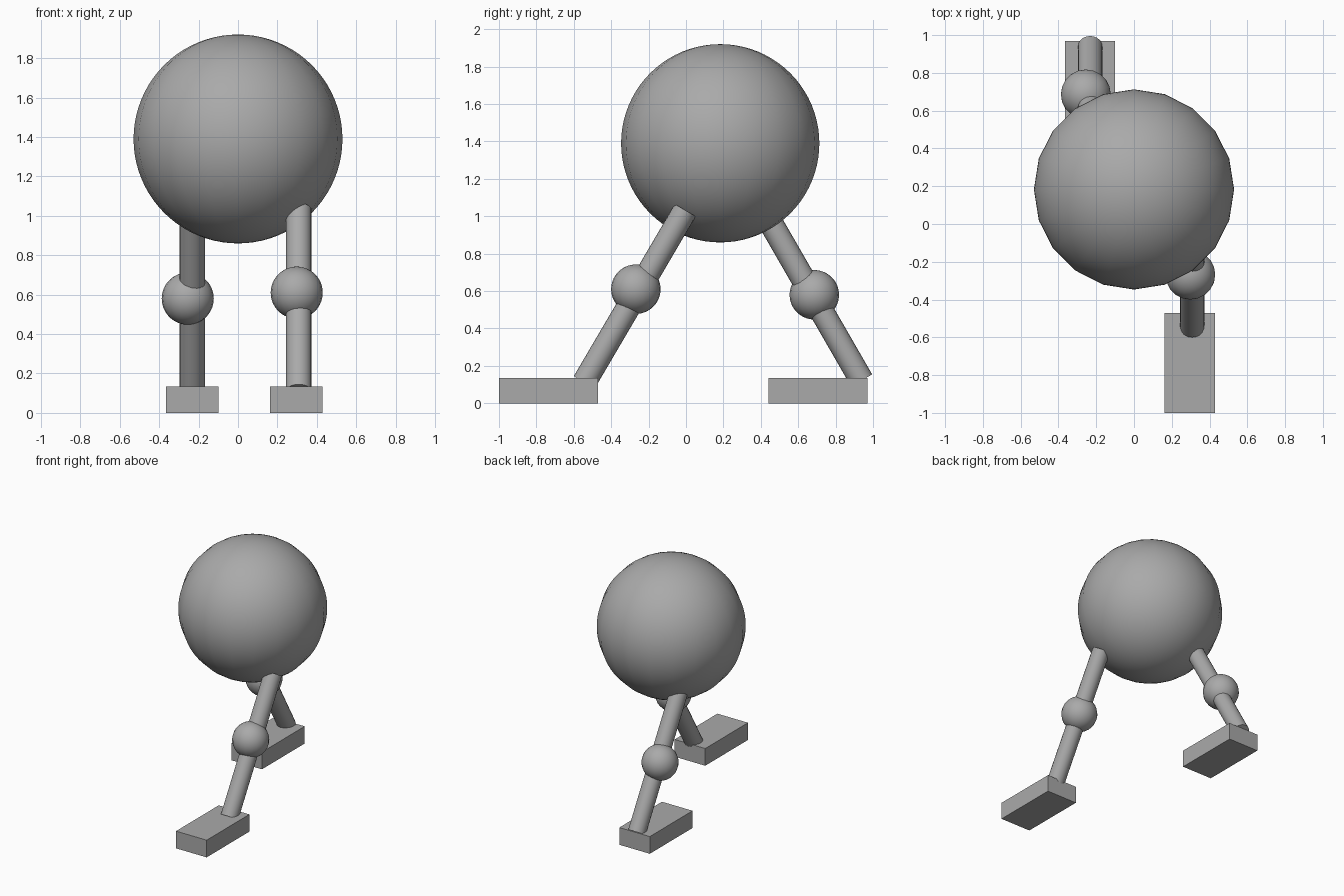
import bpy
from mathutils import Vector

if "Cube" in bpy.data.objects:
    bpy.data.objects.remove(bpy.data.objects["Cube"])

grey = bpy.data.materials.new("plain grey")
grey.diffuse_color = (0.4, 0.4, 0.4, 1)
grey.use_nodes = True
grey.node_tree.nodes["Principled BSDF"].inputs["Base Color"].default_value = grey.diffuse_color


def finish(name, smooth=True):
    ob = bpy.context.object
    ob.name = name
    ob.data.materials.append(grey)
    if smooth:
        bpy.ops.object.shade_smooth_by_angle()
    return ob


def ball(name, centre, radius):
    bpy.ops.mesh.primitive_uv_sphere_add(segments=20, ring_count=40, radius=radius, location=centre)
    return finish(name)


def tube(name, start, end, radius):
    a, b = Vector(start), Vector(end)
    bpy.ops.mesh.primitive_cylinder_add(vertices=20, radius=radius, depth=(b - a).length, location=(a + b) / 2)
    bpy.context.object.rotation_euler = (b - a).to_track_quat('Z', 'Y').to_euler()
    return finish(name)


def block(name, lo, hi):
    lo, hi = Vector(lo), Vector(hi)
    bpy.ops.mesh.primitive_cube_add(size=1, location=(lo + hi) / 2)
    bpy.context.object.scale = hi - lo
    return finish(name, False)


# Round body
ball("body", (0, 0.183, 1.39), 0.53)

# Striding legs: tube, knee ball and slab foot
ball("front_knee", (0.298, -0.268, 0.61), 0.132)
tube("front_leg", (0.308, -0.544, 0.112), (0.308, -0.004, 1.032), 0.065)
block("front_foot", (0.162, -1.0, 0), (0.428, -0.47, 0.135))

ball("back_knee", (-0.255, 0.686, 0.58), 0.132)
tube("back_leg", (-0.232, 0.939, 0.122), (-0.232, 0.404, 1.05), 0.065)
block("back_foot", (-0.365, 0.44, 0), (-0.10, 0.97, 0.135))
